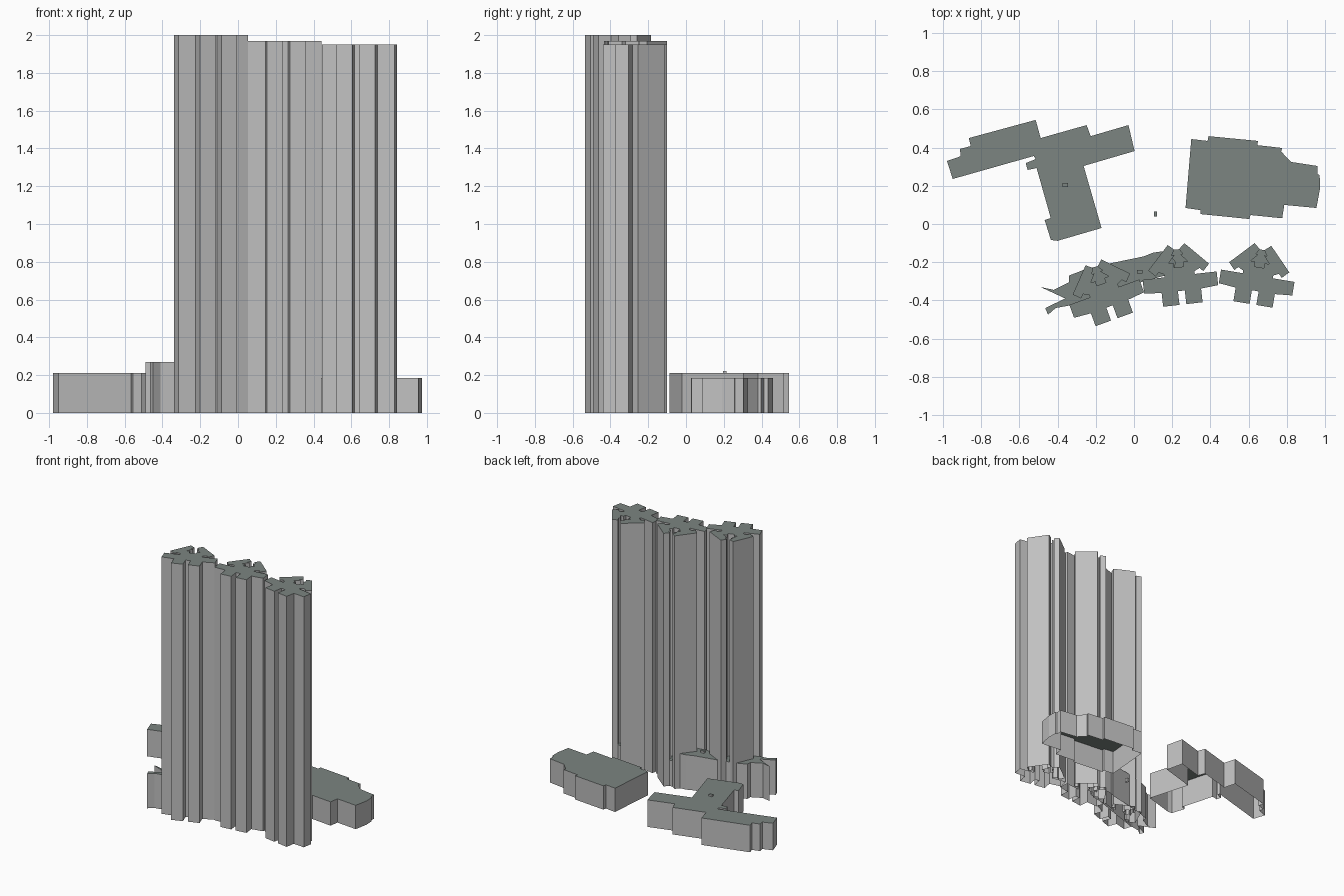
import bpy, bmesh
from math import radians, cos, sin

default = bpy.data.objects.get("Cube")
if default:
    bpy.data.objects.remove(default, do_unlink=True)


def make_material(name, colour):
    material = bpy.data.materials.new(name)
    material.use_nodes = True
    material.diffuse_color = colour
    material.node_tree.nodes["Principled BSDF"].inputs["Base Color"].default_value = colour
    return material


wall_material = make_material("pale grey wall", (.53, .53, .53, 1))
roof_material = make_material("green grey roof", (.2, .235, .22, 1))


def signed_area(outline):
    following = outline[1:] + outline[:1]
    return sum(a[0] * b[1] - b[0] * a[1] for a, b in zip(outline, following))


def extrude_block(name, outline, top, bottom=0):
    """Vertical walls and a flat roof, open underneath."""
    if signed_area(outline) < 0:
        outline = outline[::-1]
    bm = bmesh.new()
    lower = [bm.verts.new((x, y, bottom)) for x, y in outline]
    upper = [bm.verts.new((x, y, top)) for x, y in outline]
    count = len(outline)
    for i in range(count):
        j = (i + 1) % count
        bm.faces.new((lower[i], lower[j], upper[j], upper[i]))
    roof = bm.faces.new(upper)
    roof.material_index = 1
    mesh = bpy.data.meshes.new(name)
    bm.to_mesh(mesh)
    bm.free()
    mesh.materials.append(wall_material)
    mesh.materials.append(roof_material)
    block = bpy.data.objects.new(name, mesh)
    bpy.context.collection.objects.link(block)
    return block


def mirror_outline(half):
    return half + [(-x, y) for x, y in reversed(half)]


def place_outline(outline, centre, degrees):
    c, s = cos(radians(degrees)), sin(radians(degrees))
    return [(centre[0] + x * c - y * s, centre[1] + x * s + y * c) for x, y in outline]


def rectangle(centre, width, depth, degrees=0):
    half = [(width / 2, -depth / 2), (width / 2, depth / 2)]
    return place_outline(mirror_outline(half), centre, degrees)


# Right half of a tower plan: front arm, side wing, rear arm, rear light well
light_well = [(.012, .218), (.03, .19), (.015, .19), (.05, .15), (.025, .15), (.025, .125)]
tower_half = [
    (.018, 0), (.018, -.072), (.104, -.072), (.104, 0), (.195, .008), (.195, .08),
    (.08, .08), (.08, .095), (.108, .108), (.126, .09), (.16, .125), (.044, .246),
] + light_well

# Three identical towers along a gentle arc, each with a low core in its well
towers = [
    ("left", (-.128, -.432), 20, 2.0),
    ("middle", (.248, -.35), 6.5, 1.97),
    ("right", (.635, -.35), -9.5, 1.95),
]
for side, centre, turn, height in towers:
    plan = place_outline(mirror_outline(tower_half), centre, turn)
    extrude_block(side + "_tower", plan, height)
    core = place_outline(mirror_outline(light_well), centre, turn)
    extrude_block(side + "_tower_core", core, .2)

# Podium behind the left and middle towers
podium = [
    (-.49, -.33), (-.42, -.345), (-.34, -.305), (-.34, -.27), (-.25, -.235),
    (-.12, -.205), (.05, -.17), (.1, -.15), (.17, -.14), (.22, -.2), (.2, -.26),
    (.05, -.3), (-.03, -.33), (-.3, -.42), (-.41, -.44), (-.45, -.475),
    (-.465, -.44), (-.36, -.39),
]
extrude_block("podium", podium, .27)
extrude_block("podium_vent", rectangle((.03, -.25), .03, .02), .285, .27)

# Low T-shaped building
t_building = [
    (-.98, .33), (-.907, .355), (-.912, .393), (-.855, .408), (-.865, .45),
    (-.515, .545), (-.489, .45), (-.248, .518), (-.227, .46), (-.029, .518),
    (.003, .382), (-.264, .304), (-.17, -.021), (-.4, -.088), (-.435, -.084),
    (-.468, .021), (-.436, .031), (-.51, .293), (-.557, .283), (-.567, .319),
    (-.515, .34), (-.525, .356), (-.949, .236),
]
extrude_block("t_building", t_building, .21)
extrude_block("t_building_vent", rectangle((-.36, .205), .028, .02), .222, .21)

# Low wide hall
hall = [
    (.3, .445), (.385, .435), (.39, .46), (.65, .435), (.645, .413), (.776, .398),
    (.77, .38), (.823, .325), (.96, .304), (.96, .26), (.972, .257), (.975, .19),
    (.962, .12), (.955, .084), (.787, .1), (.776, .03), (.61, .047), (.604, .026),
    (.348, .052), (.348, .073), (.27, .084),
]
extrude_block("hall", hall, .185)

# Small utility box in the courtyard
extrude_block("utility_box", rectangle((.112, .052), .016, .025), .03)
